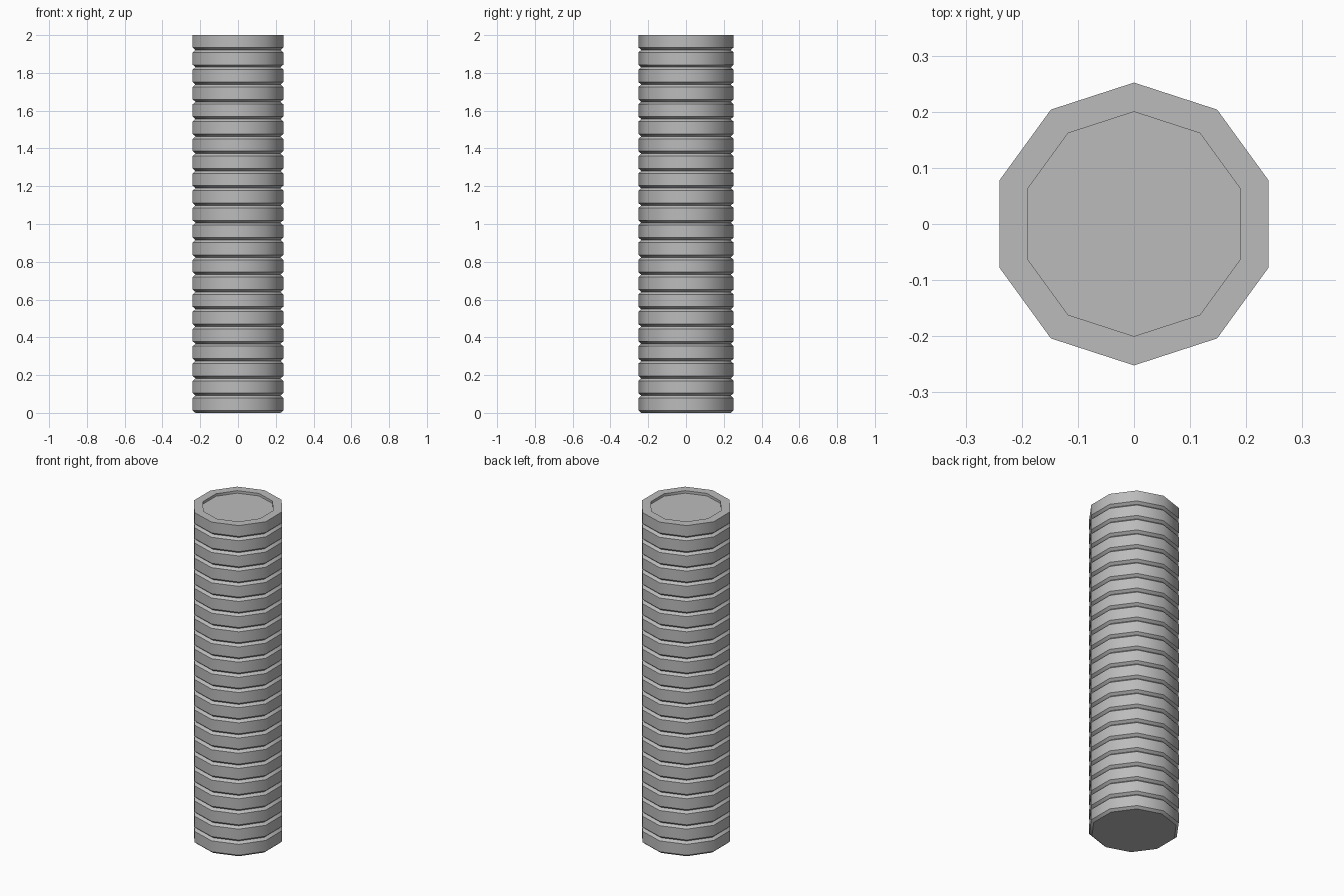
import bpy
import bmesh
import math

cube = bpy.data.objects.get("Cube")
if cube:
    bpy.data.objects.remove(cube, do_unlink=True)

SIDES = 10
RINGS = 22
PITCH = 0.0915
OUTER, GROOVE, RECESS = 0.252, 0.237, 0.2
CHAMFER = 0.013
HEIGHT = 2.0
RECESS_DEPTH = 0.015

grey = bpy.data.materials.new("grey")
grey.use_nodes = True
colour = (0.5, 0.5, 0.5, 1)
grey.diffuse_color = colour
grey.node_tree.nodes["Principled BSDF"].inputs["Base Color"].default_value = colour

# Side profile: stacked chamfered rings, then a rim and shallow recess on top
profile = []
for i in range(RINGS):
    base = i * PITCH
    top = HEIGHT if i == RINGS - 1 else base + PITCH - CHAMFER
    profile += [(GROOVE, base), (OUTER, base + CHAMFER), (OUTER, top)]
profile += [(RECESS, HEIGHT), (RECESS, HEIGHT - RECESS_DEPTH)]

# Sweep the profile around the ten-sided axis and close both ends
bm = bmesh.new()
loops = []
for radius, z in profile:
    angles = [math.pi / 2 + math.tau * k / SIDES for k in range(SIDES)]
    loops.append([bm.verts.new((radius * math.cos(a), radius * math.sin(a), z))
                  for a in angles])
for low, high in zip(loops, loops[1:]):
    for k in range(SIDES):
        n = (k + 1) % SIDES
        bm.faces.new((low[k], low[n], high[n], high[k]))
bm.faces.new(loops[0][::-1])
bm.faces.new(loops[-1])
bmesh.ops.recalc_face_normals(bm, faces=bm.faces)

mesh = bpy.data.meshes.new("ribbed_column")
bm.to_mesh(mesh)
bm.free()
mesh.materials.append(grey)
column = bpy.data.objects.new("ribbed_column", mesh)
bpy.context.collection.objects.link(column)

# Soft sides with crisp chamfers
bpy.ops.object.select_all(action='DESELECT')
column.select_set(True)
bpy.context.view_layer.objects.active = column
bpy.ops.object.shade_smooth_by_angle(angle=math.radians(40))
